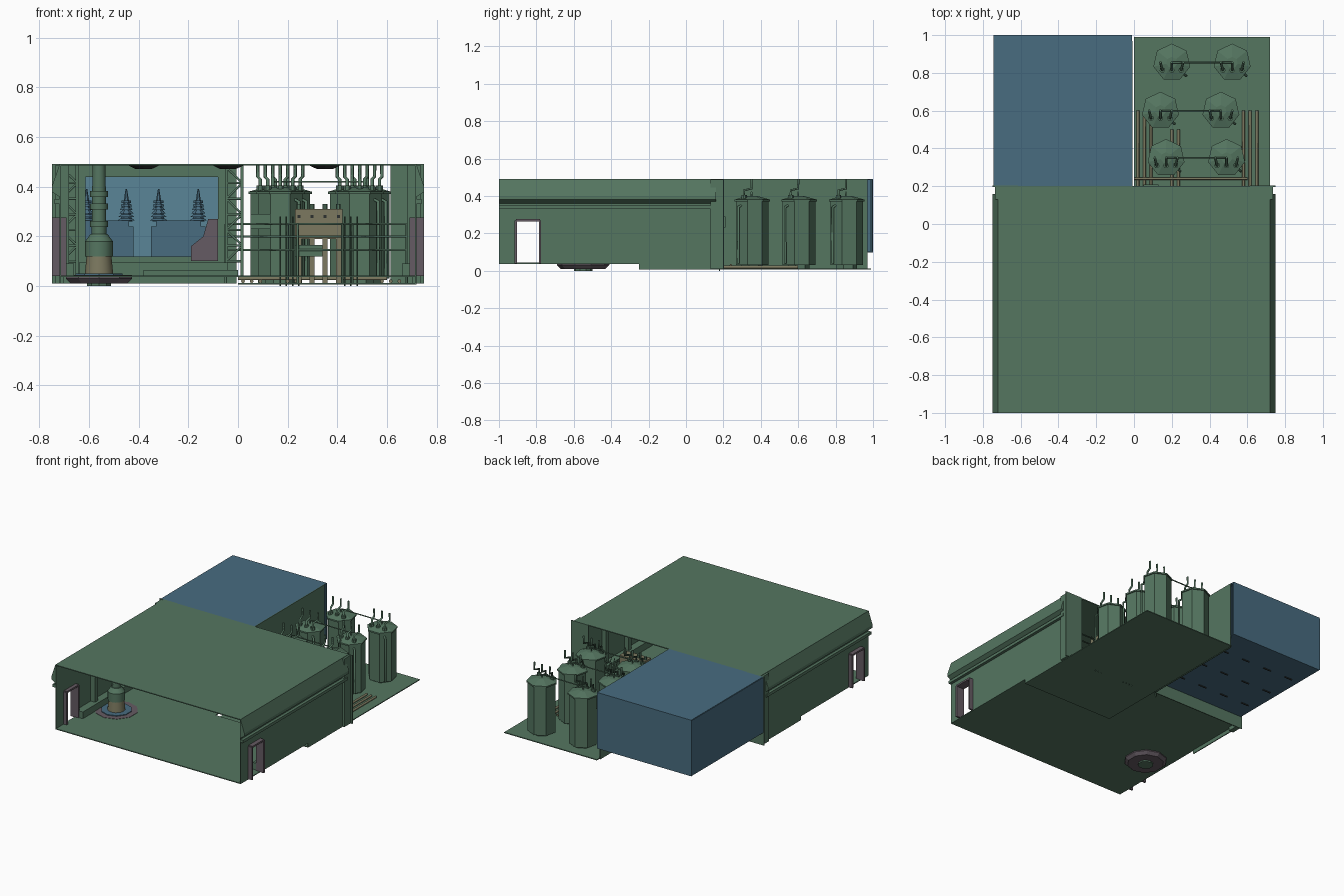
import bpy, bmesh, math

if "Cube" in bpy.data.objects:
    bpy.data.objects.remove(bpy.data.objects["Cube"], do_unlink=True)

# Main dimensions
FRONT, STEP, MIDDLE, BACK = -1, -0.25, 0.2, 1
SIDE, OUTER, TOP = 0.72, 0.75, 0.488
PIT, FLOOR, SILL, CHAMBER = 0.01, 0.04, 0.12, 0.1
SHEET = 0.003


def material(name, red, green, blue):
    mat = bpy.data.materials.new(name)
    mat.use_nodes = True
    colour = (red, green, blue, 1)
    mat.diffuse_color = colour
    mat.node_tree.nodes["Principled BSDF"].inputs["Base Color"].default_value = colour
    return mat


GREEN = material("dull green", 0.09, 0.18, 0.118)
BLUE = material("slate blue", 0.065, 0.15, 0.216)
PALE = material("window blue", 0.1, 0.235, 0.31)
MAUVE = material("mauve grey", 0.13, 0.105, 0.125)
BEIGE = material("olive beige", 0.2, 0.19, 0.115)
DARK = material("charcoal", 0.025, 0.03, 0.028)


def link(name, data, mat):
    data.materials.append(mat)
    part = bpy.data.objects.new(name, data)
    bpy.context.collection.objects.link(part)
    return part


def finish(name, bm, mat):
    bmesh.ops.recalc_face_normals(bm, faces=bm.faces)
    mesh = bpy.data.meshes.new(name)
    bm.to_mesh(mesh)
    bm.free()
    return link(name, mesh, mat)


def box(name, x, y, z, mat=GREEN):
    """Box from axis ranges; a single number makes a thin sheet there."""
    ranges = [tuple(sorted(r)) if isinstance(r, tuple) else (r - SHEET, r + SHEET) for r in (x, y, z)]
    bm = bmesh.new()
    bmesh.ops.create_cube(bm, size=1)
    for vert in bm.verts:
        vert.co = [high if c > 0 else low for c, (low, high) in zip(vert.co, ranges)]
    return finish(name, bm, mat)


def around(centre, half):
    return (centre - half, centre + half)


def prism(name, outline, start, end, mat=GREEN):
    """Extrude an x-z outline along y."""
    bm = bmesh.new()
    face = bm.faces.new([bm.verts.new((x, start, z)) for x, z in outline])
    new = bmesh.ops.extrude_face_region(bm, geom=[face])["geom"]
    moved = [item for item in new if isinstance(item, bmesh.types.BMVert)]
    bmesh.ops.translate(bm, vec=(0, end - start, 0), verts=moved)
    return finish(name, bm, mat)


def drum(name, spot, bottom, top, radius, tip=None, sides=7, mat=GREEN, smooth=False):
    """Upright cylinder, or a cone when a tip radius is given."""
    bm = bmesh.new()
    bmesh.ops.create_cone(bm, cap_ends=True, segments=sides, depth=top - bottom,
                          radius1=radius, radius2=radius if tip is None else tip)
    bmesh.ops.translate(bm, vec=(*spot, (bottom + top) / 2), verts=bm.verts)
    for face in bm.faces:
        face.smooth = smooth and len(face.verts) == 4
    return finish(name, bm, mat)


def tube(name, points, radius=0.005, mat=GREEN):
    curve = bpy.data.curves.new(name, "CURVE")
    curve.dimensions = "3D"
    curve.bevel_depth = radius
    curve.bevel_resolution = 1
    curve.use_fill_caps = True
    spline = curve.splines.new("POLY")
    spline.points.add(len(points) - 1)
    for point, place in zip(spline.points, points):
        point.co = (*place, 1)
    return link(name, curve, mat)


# Roof and floors
box("roof", (-SIDE, SIDE), (FRONT, MIDDLE), TOP)
box("front_floor", (-SIDE, SIDE), (FRONT, STEP), FLOOR)
box("left_floor", (-SIDE, 0), (STEP, MIDDLE), FLOOR)
box("tank_floor", (0, SIDE), (STEP, BACK - PIT), PIT)

# Side walls with doorways, overhanging eaves and end plates
DOOR_NEAR, DOOR_FAR, DOOR_TOP, EAVE = -0.91, -0.78, 0.27, 0.34
for side, s in (("left", 1), ("right", -1)):
    wall = s * (SIDE - SHEET)
    box(side + "_wall_front", wall, (FRONT, DOOR_NEAR), (FLOOR, TOP))
    box(side + "_wall_lintel", wall, (DOOR_NEAR, DOOR_FAR), (DOOR_TOP, TOP))
    box(side + "_wall_middle", wall, (DOOR_FAR, STEP), (FLOOR, TOP))
    box(side + "_wall_rear", wall, (STEP, MIDDLE), (PIT, TOP))
    eave = [(SIDE, TOP), (OUTER, 0.4), (OUTER, 0.38), (SIDE, 0.36)]
    prism(side + "_eave", [(s * x, z) for x, z in eave], FRONT, MIDDLE - FLOOR)
    box(side + "_ledge", (wall, s * (SIDE + 0.02)), (FRONT, MIDDLE - FLOOR), (EAVE - PIT, EAVE + PIT))
    box(side + "_pilaster", (s * 0.7, s * 0.735), (MIDDLE - 0.07, MIDDLE), (PIT, TOP))
    box(side + "_end_plate", (s * 0.615, s * OUTER), MIDDLE, (PIT, TOP + SHEET))
    box(side + "_end_mark", around(s * 0.69, SHEET), MIDDLE - 2 * SHEET, around(0.4, 0.02), DARK)
    frame = (s * (SIDE - 0.03), s * OUTER)
    for edge in (DOOR_NEAR, DOOR_FAR):
        box(side + "_door_jamb", frame, around(edge, 2 * SHEET), (FLOOR, DOOR_TOP), MAUVE)
    box(side + "_door_head", frame, (DOOR_NEAR, DOOR_FAR), around(DOOR_TOP, 2 * SHEET), MAUVE)
    for rib in (-0.6, -0.35, -0.1):
        box(side + "_wall_rib", (wall, s * 0.68), around(rib, 0.015), (FLOOR, TOP))
    box(side + "_skirting", (wall, s * 0.66), (DOOR_FAR, MIDDLE), (FLOOR, 0.09))

# Rear wall framing the window
WINDOW_LEFT, WINDOW_RIGHT, WINDOW_TOP = -0.64, -0.08, 0.44
box("window_wall_left", (-SIDE, WINDOW_LEFT), MIDDLE, (PIT, TOP))
box("window_wall_right", (WINDOW_RIGHT, -PIT), MIDDLE, (PIT, TOP))
box("window_wall_top", (WINDOW_LEFT, WINDOW_RIGHT), MIDDLE, (WINDOW_TOP, TOP))
box("window_wall_base", (WINDOW_LEFT, WINDOW_RIGHT), MIDDLE, (PIT, SILL))
box("window_bench", (WINDOW_LEFT, -FLOOR), (SILL, MIDDLE), (FLOOR, 0.095))
box("window_step", (-0.38, 0), (FLOOR, SILL), (FLOOR, 0.065))

# Blue chamber behind the window
chamber_x, chamber_y, chamber_z = (-0.74, -PIT), (MIDDLE, BACK), (CHAMBER, TOP)
box("chamber_roof", chamber_x, chamber_y, TOP, BLUE)
box("chamber_base", chamber_x, chamber_y, CHAMBER, BLUE)
box("chamber_outer_side", chamber_x[0], chamber_y, chamber_z, BLUE)
box("chamber_back", chamber_x, BACK - SHEET, chamber_z, BLUE)
box("chamber_lining", chamber_x, BACK - PIT, chamber_z, PALE)
box("chamber_tank_side", -PIT, (MIDDLE, BACK - 0.03), (PIT, TOP + SHEET))
for column in range(4):
    for row in range(3):
        box("chamber_foot", around(-0.65 + column * 0.18, 0.03), around(0.35 + row * 0.22, SHEET),
            (CHAMBER - PIT, CHAMBER), DARK)

# Transformers with finned insulators
for centre in (-0.53, -0.24):
    box("transformer", around(centre, 0.11), (0.45, 0.7), (CHAMBER, 0.24), BLUE)
    box("transformer_lid", around(centre, 0.09), (0.45, 0.7), (0.24, 0.265), BLUE)
    for offset in (-0.08, 0.08):
        spot = (centre + offset, 0.5)
        for fin in range(6):
            base = 0.265 + fin * 0.014
            drum("insulator_fin", spot, base, base + PIT, 0.035 - fin * SHEET, 0.02, mat=BLUE)
        drum("insulator_tip", spot, 0.26, 0.39, 0.025, SHEET, mat=BLUE)

# Lattice posts
for centre in (-0.68, -0.015):
    near, far = around(centre, 0.032)
    for x in (near, far):
        box("lattice_post", around(x, 2 * SHEET), around(0.15, PIT), (FLOOR, TOP))
    for rung in range(6):
        low = 0.1 + rung * 0.063
        tube("lattice_rung", [(near, 0.15, low), (far, 0.15, low)])
        tube("lattice_brace", [(near, 0.15, low), (far, 0.15, low + 0.063)])
        near, far = far, near

# Large column on a round plinth
spot = (-0.56, -0.55)
drum("plinth_flare", spot, PIT, 0.03, 0.12, 0.14, sides=10, mat=MAUVE)
drum("plinth_rim", spot, 0.03, 0.045, 0.14, sides=10, mat=MAUVE)
drum("plinth_inset", spot, FLOOR, 0.05, 0.1, sides=10, mat=BLUE)
drum("plinth_centre", spot, 0, PIT, 0.05, sides=10)
drum("column_foot", spot, FLOOR, SILL, 0.058, 0.05, 12, BEIGE, True)
drum("column_base", spot, SILL, 0.18, 0.056, sides=12, smooth=True)
drum("column_shoulder", spot, 0.18, 0.21, 0.056, 0.034, 12, smooth=True)
drum("column_shaft", spot, 0.2, TOP, 0.03, 0.026, 12, smooth=True)
for height in (0.25, 0.32, 0.37):
    drum("column_collar", spot, *around(height, 0.012), 0.036, sides=12, smooth=True)

# Ceiling lamps
for spot in ((-0.38, -0.78), (0.35, -0.78), (-0.04, STEP)):
    drum("ceiling_lamp", spot, 0.472, TOP, 0.035, 0.07, sides=10, mat=DARK)

# Sloped console beside the window
console = [(-0.19, CHAMBER), (WINDOW_RIGHT, CHAMBER), (WINDOW_RIGHT, DOOR_TOP), (-0.12, DOOR_TOP),
           (-0.14, 0.2), (-0.19, 0.16)]
prism("console", console, 0, CHAMBER, MAUVE)

# Control cabinet
cabinet_y = (0.06, 0.14)
box("cabinet", around(0.325, 0.095), cabinet_y, (0.19, 0.31), BEIGE)
box("cabinet_box", (0.23, 0.34), (0, cabinet_y[0]), (SILL, 0.165))
for item in range(4):
    x = 0.245 + item * 0.053
    box("cabinet_leg", around(x, PIT), cabinet_y, (PIT, 0.19), BEIGE)
    box("cabinet_dial", around(x, 2 * SHEET), cabinet_y[0], around(0.28, 2 * SHEET), DARK)
    drum("cabinet_knob", (x, CHAMBER), 0.31, 0.33, PIT)
box("wall_panel", (0.05, 0.13), around(MIDDLE, PIT), (0.23, 0.29))

# Railings bending around the cabinet
rail = 0.16
for height in (0.145, 0.2, 0.25):
    path = [(-0.05, rail), (0.2, rail), (0.24, 0), (0.42, 0), (0.46, rail), (0.68, rail)]
    tube("railing", [(x, y, height) for x, y in path])
    if height == 0.25:
        for x, y in path:
            tube("railing_post", [(x, y, PIT), (x, y, height)])

# Hanging cables and floor pipes
for bundle, count in ((0.17, 4), (0.43, 3)):
    for strand in range(count):
        x = bundle + strand * 0.025
        tube("cable", [(x, 0.18, 0), (x, 0.18, 0.2), (x, 0.14, 0.28)], SHEET)
for bundle, count, end in ((0.02, 3, 0.6), (0.2, 2, 0.5), (0.58, 3, 0.6)):
    for pipe in range(count):
        x = bundle + pipe * 0.035
        tube("floor_pipe", [(x, 0, 0.02), (x, end, 0.02)], 0.008, BEIGE)
tube("cross_pipe", [(0, 0.24, 0.03), (0.6, 0.24, 0.03)], 0.007, BEIGE)

# Storage tanks with domes, bent outlets and side pipes
RIM = 0.38
for y, first in ((0.35, 0.17), (0.6, 0.14), (0.855, 0.2)):
    second = first + 0.32
    for x in (first, second):
        drum("tank", (x, y), 0.03, RIM, 0.092)
        drum("tank_foot", (x, y), PIT, 0.03, 0.06)
        drum("tank_rim", (x, y), RIM - PIT, RIM, 0.1)
        drum("tank_dome", (x, y), RIM, RIM + 0.02, 0.1, 0.03)
        for lean in (-1, 0, 1):
            px, py = x + lean * 0.05, y - 0.04
            drum("outlet_collar", (px, py), RIM, RIM + 0.025, 0.015)
            bend = px + lean * PIT
            tube("outlet", [(px, py, RIM), (px, py, RIM + 0.05), (bend, y, RIM + 0.06), (bend, y, TOP + SHEET)], 0.007)
        px, py = x + 0.075, y - 0.07
        tube("side_pipe", [(px, py, FLOOR), (px, py, EAVE), (x, y, RIM)], 0.007)
    high = RIM + FLOOR
    tube("tank_link", [(first, y, RIM), (first, y, high), (second, y, high), (second, y, RIM)])
